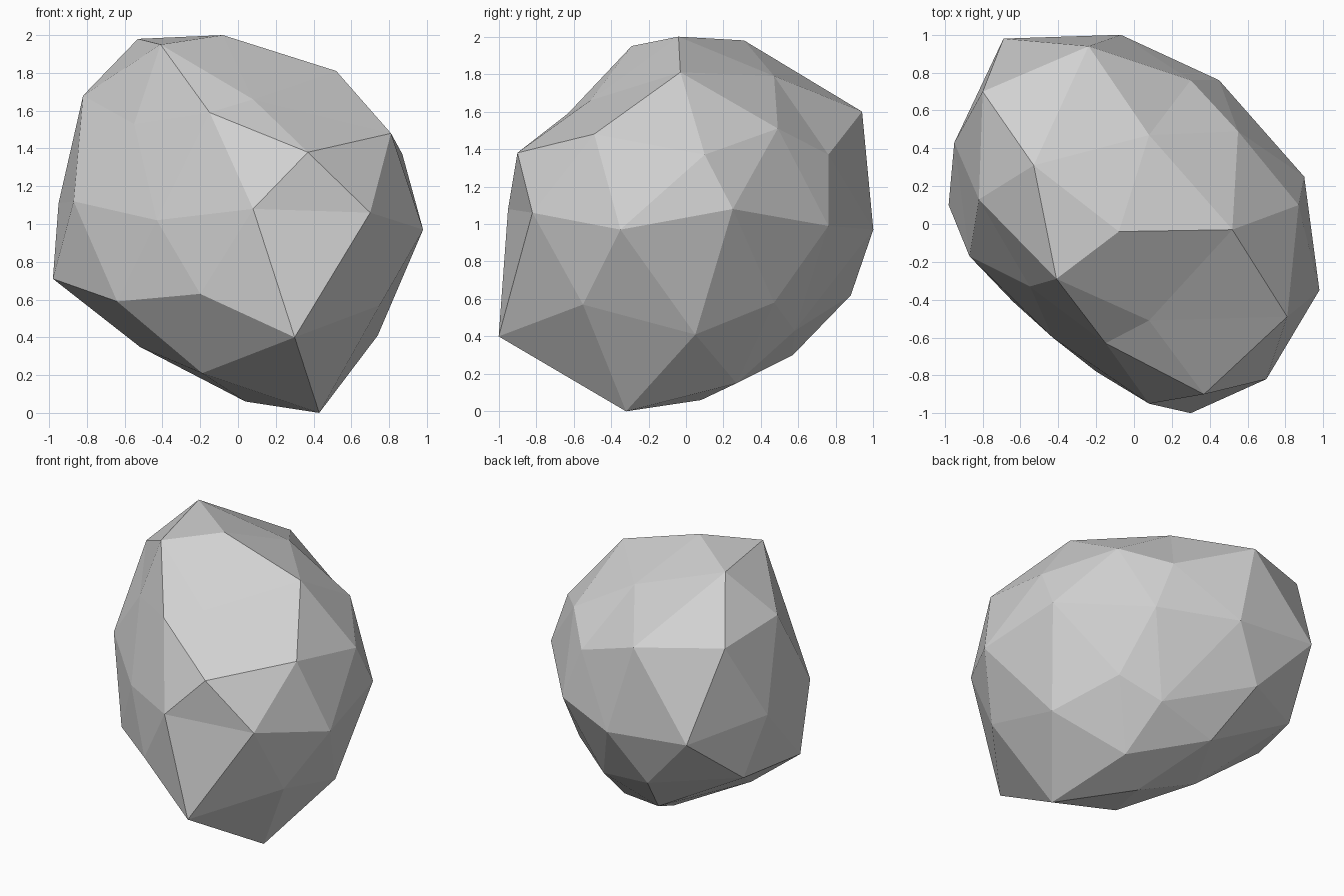
import bpy
import bmesh
from mathutils import Vector

# Remove the default cube only
default_cube = bpy.data.objects.get("Cube")
if default_cube is not None:
    bpy.data.objects.remove(default_cube, do_unlink=True)

UNIT = 0.01                      # corner positions are in hundredths
CENTRE = Vector((0, 0, 1))       # middle of the stone

# Chipped corners of the stone, ring by ring from top to bottom
crown = [(-8, -4, 200), (-53, 31, 198), (-41, -29, 195),
         (52, -3, 181), (8, 47, 179)]
shoulder = [(-82, 13, 168), (8, -51, 166), (-80, 70, 165), (-24, 94, 160),
            (-15, -63, 159), (-55, -33, 153), (55, 49, 151), (81, -49, 148),
            (37, -90, 138), (30, 76, 137), (87, 10, 137)]
waist = [(-87, -17, 112), (-95, 43, 111), (90, 25, 108), (8, -95, 108),
         (70, -82, 106), (-69, 98, 103), (-43, -60, 102), (45, 76, 99),
         (-7, 100, 97), (98, -35, 97)]
belly = [(-98, 10, 71), (-85, 56, 68), (-20, -78, 63), (-31, 88, 62),
         (-64, -41, 59), (52, 47, 58), (75, -55, 57), (25, 58, 43),
         (74, 5, 41), (30, -100, 40)]
foot = [(-52, 0, 35), (-18, 57, 30), (-19, -41, 21),
        (30, 27, 15), (4, 8, 6), (43, -32, 0)]


def flat_material(name, colour):
    """One plain matte colour for viewport and render."""
    mat = bpy.data.materials.new(name)
    mat.use_nodes = True
    mat.diffuse_color = colour
    shader = next(n for n in mat.node_tree.nodes if n.type == "BSDF_PRINCIPLED")
    shader.inputs["Base Color"].default_value = colour
    shader.inputs["Roughness"].default_value = 0.9
    return mat


def faceted_stone(name, rings, material):
    """Wrap a ball of triangles over the corner directions, then move each
    corner to its own depth so that shallow dents survive."""
    bm = bmesh.new()
    corner_of = {}
    for ring in rings:
        for corner in ring:
            target = Vector(corner) * UNIT
            vert = bm.verts.new((target - CENTRE).normalized())
            corner_of[vert] = target
    bmesh.ops.convex_hull(bm, input=list(bm.verts))
    for vert in bm.verts:
        vert.co = corner_of[vert]
    bmesh.ops.recalc_face_normals(bm, faces=list(bm.faces))
    for face in bm.faces:
        face.smooth = False

    mesh = bpy.data.meshes.new(name)
    bm.to_mesh(mesh)
    bm.free()
    mesh.materials.append(material)
    obj = bpy.data.objects.new(name, mesh)
    bpy.context.collection.objects.link(obj)
    return obj


# The boulder
stone_grey = flat_material("stone_grey", (0.64, 0.64, 0.64, 1))
faceted_stone("boulder", [crown, shoulder, waist, belly, foot], stone_grey)
